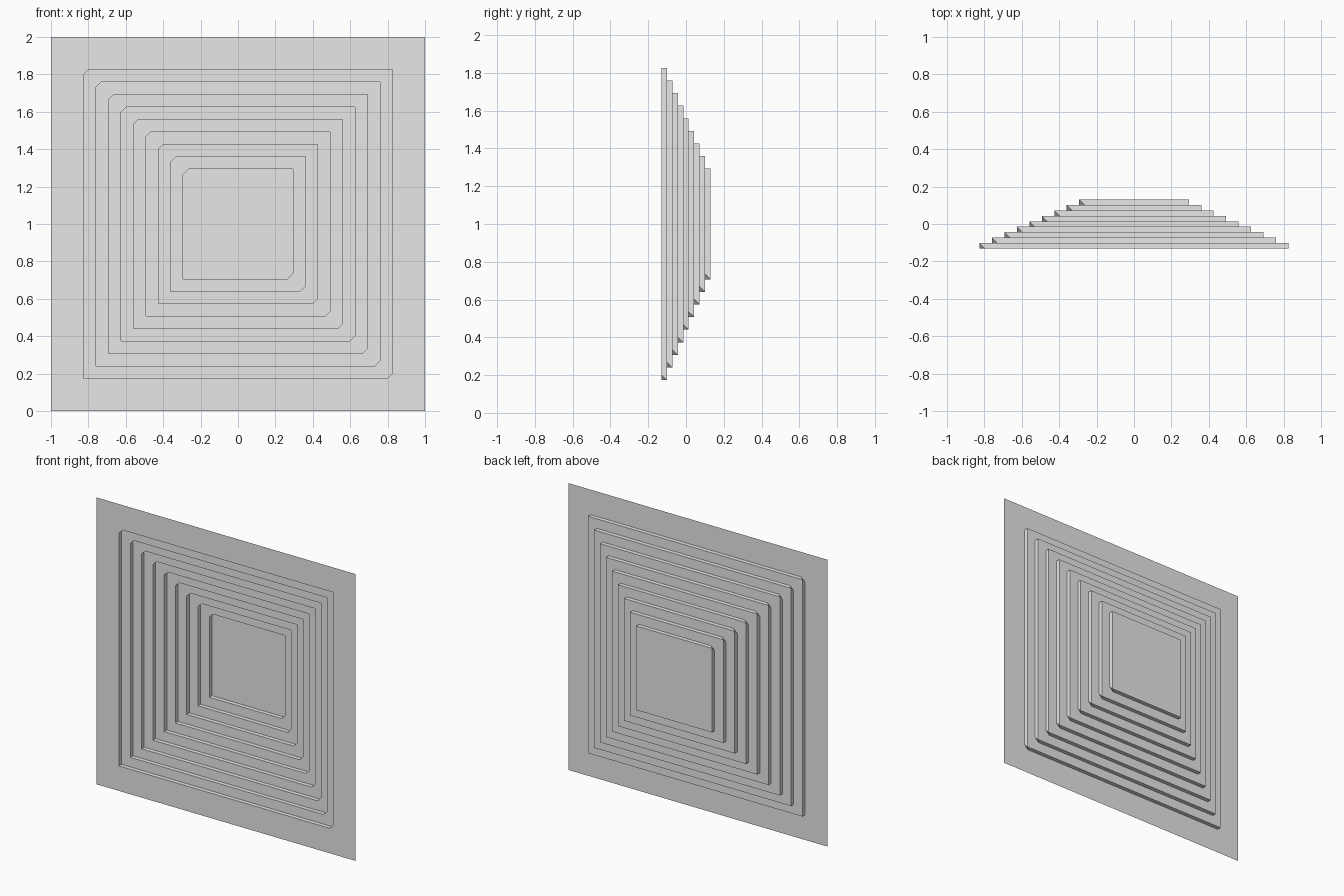
import bpy
import bmesh

if "Cube" in bpy.data.objects:
    bpy.data.objects.remove(bpy.data.objects["Cube"], do_unlink=True)

STEPS = 9
DEPTH = 0.262          # total depth of the stepped recess
OUTER, INNER = 0.826, 0.293   # half widths of the first and last opening
CHAMFER = 0.028
MID_Z = 1.0

bm = bmesh.new()


def vert(x, y, z):
    return bm.verts.new((x, y, MID_Z + z))


def square(half, y):
    """Four sharp corners, clockwise from the upper left."""
    return [vert(x * half, y, z * half) for x, z in ((-1, 1), (1, 1), (1, -1), (-1, -1))]


def clipped_square(half, y):
    """Square clipped at the upper left and lower right corners."""
    h, c = half, half - CHAMFER
    return [vert(x, y, z) for x, z in ((-h, c), (-c, h), (h, h), (h, -c), (c, -h), (-h, -h))]


def bridge(sharp, clipped, flip):
    """Join a sharp square to a clipped one with four sides and two corner triangles."""
    a, b, c, d = sharp
    a1, a2, b1, c1, c2, d1 = clipped
    for face in ((a, a2, b1, b), (b, b1, c1, c), (c, c2, d1, d),
                 (d, d1, a1, a), (a, a1, a2), (c, c1, c2)):
        bm.faces.new(face[::-1] if flip else face)


# Flat border, then one wall and one ledge for each step
outline = square(1.0, -DEPTH / 2)
for i in range(STEPS):
    half = OUTER + (INNER - OUTER) * i / (STEPS - 1)
    front_y = DEPTH * (i / STEPS - 0.5)
    opening = clipped_square(half, front_y)
    bridge(outline, opening, False)
    outline = square(half, front_y + DEPTH / STEPS)
    bridge(outline, opening, True)

# Flat end panel
bm.faces.new(outline[::-1])

mesh = bpy.data.meshes.new("stepped_panel")
bm.to_mesh(mesh)
bm.free()
panel = bpy.data.objects.new("stepped_panel", mesh)
bpy.context.collection.objects.link(panel)

# Plain grey material
grey = bpy.data.materials.new("light_grey")
grey.use_nodes = True
grey.diffuse_color = (0.8, 0.8, 0.8, 1)
grey.node_tree.nodes["Principled BSDF"].inputs["Base Color"].default_value = grey.diffuse_color
mesh.materials.append(grey)
